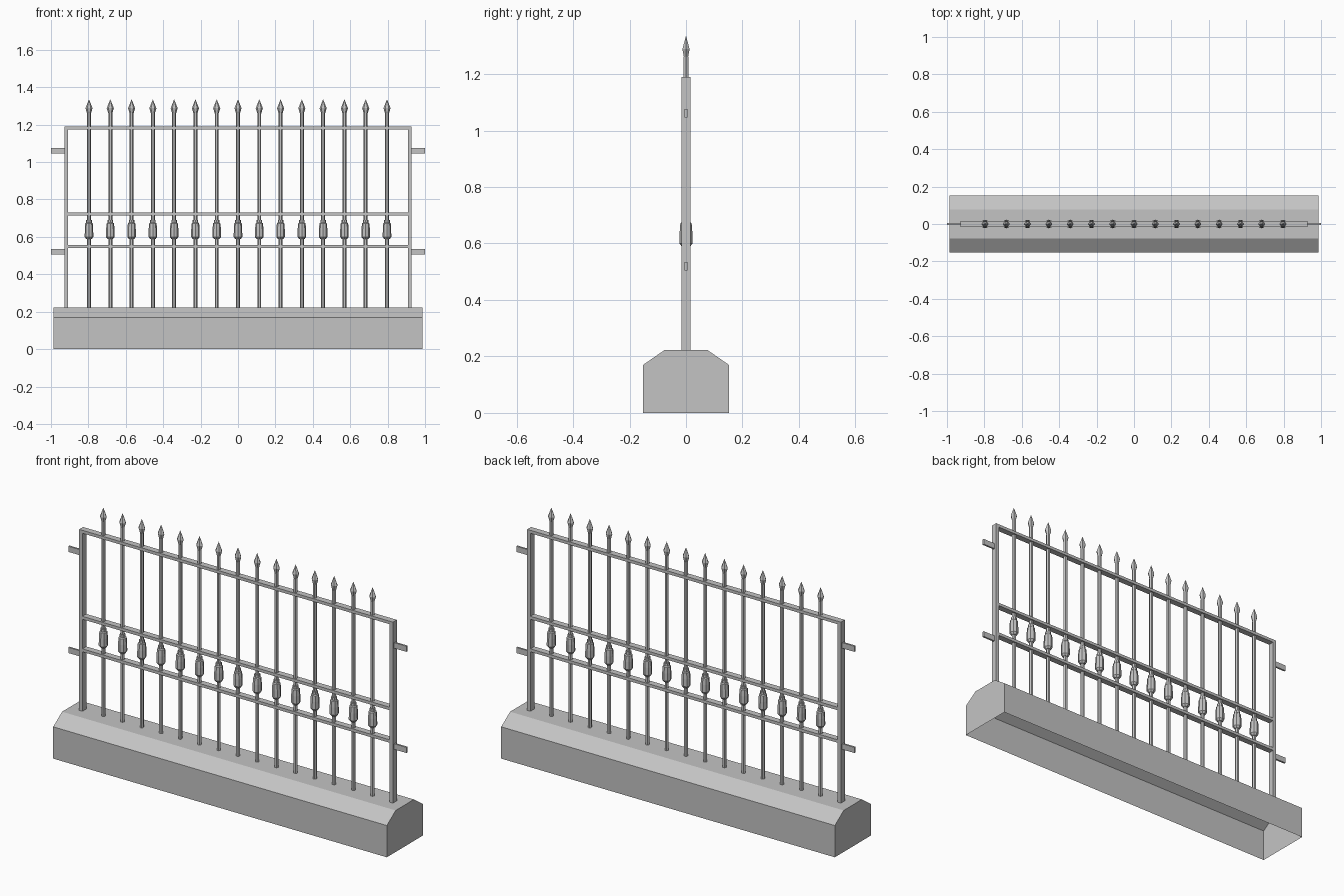
import bpy
import bmesh
from math import cos, sin, tau

cube = bpy.data.objects.get("Cube")
if cube:
    bpy.data.objects.remove(cube, do_unlink=True)

grey = bpy.data.materials.new("plain grey")
grey.use_nodes = True
colour = (0.55, 0.55, 0.55, 1)
grey.diffuse_color = colour
grey.node_tree.nodes["Principled BSDF"].inputs["Base Color"].default_value = colour


def finish(name, bm):
    bmesh.ops.recalc_face_normals(bm, faces=bm.faces)
    mesh = bpy.data.meshes.new(name)
    bm.to_mesh(mesh)
    bm.free()
    mesh.materials.append(grey)
    obj = bpy.data.objects.new(name, mesh)
    bpy.context.collection.objects.link(obj)
    return obj


def box(name, x0, x1, depth, z0, z1):
    """Box centred on y = 0."""
    bm = bmesh.new()
    bmesh.ops.create_cube(bm, size=1)
    bmesh.ops.scale(bm, vec=(x1 - x0, depth, z1 - z0), verts=bm.verts)
    bmesh.ops.translate(bm, vec=((x0 + x1) / 2, 0, (z0 + z1) / 2), verts=bm.verts)
    return finish(name, bm)


def turned(name, x, profile, sides=6, squash=1.0):
    """Faceted upright part from (radius, height) pairs."""
    bm = bmesh.new()
    rings = []
    for r, z in profile:
        rings.append([bm.verts.new((x + r * cos(tau * i / sides),
                                    squash * r * sin(tau * i / sides), z))
                      for i in range(sides)])
    for low, high in zip(rings, rings[1:]):
        for i in range(sides):
            j = (i + 1) % sides
            bm.faces.new((low[i], low[j], high[j], high[i]))
    bm.faces.new(rings[0])
    bm.faces.new(rings[-1])
    bmesh.ops.remove_doubles(bm, verts=bm.verts, dist=0.0005)
    return finish(name, bm)


# Chamfered plinth, open underneath
section = [(-0.152, 0), (-0.152, 0.17), (-0.077, 0.222),
           (0.077, 0.222), (0.152, 0.17), (0.152, 0)]
bm = bmesh.new()
ends = [[bm.verts.new((x, y, z)) for y, z in section] for x in (-0.987, 0.987)]
for k in range(len(section) - 1):
    bm.faces.new((ends[0][k], ends[0][k + 1], ends[1][k + 1], ends[1][k]))
for end in ends:
    bm.faces.new(end)
finish("plinth", bm)

# Frame: end posts with mounting tabs, and three rails
for side, s in (("left", 1), ("right", -1)):
    x0, x1 = sorted((s * 0.909, s * 0.928))
    box(side + "_post", x0, x1, 0.033, 0.22, 1.19)
    t0, t1 = sorted((s * 0.928, s))
    for level, z in (("lower", 0.52), ("upper", 1.061)):
        box(f"{side}_{level}_tab", t0, t1, 0.01, z - 0.015, z + 0.015)

for name, z in (("lower_rail", 0.548), ("middle_rail", 0.722), ("top_rail", 1.182)):
    box(name, -0.909, 0.909, 0.033, z - 0.008, z + 0.008)

# Pickets, each with a collar and a flattened spear tip
collar = [(0.014, 0.588), (0.023, 0.6), (0.0225, 0.64), (0.02, 0.672),
          (0.015, 0.676), (0.015, 0.69)]
tip = [(0.009, 1.255), (0.019, 1.288), (0.0001, 1.336)]
for n in range(15):
    x = (n - 7) * 0.1138
    turned(f"picket_{n + 1}", x, [(0.0105, 0.22), (0.0105, 1.262)])
    turned(f"collar_{n + 1}", x, collar, sides=8)
    turned(f"spear_tip_{n + 1}", x, tip, squash=0.78)
